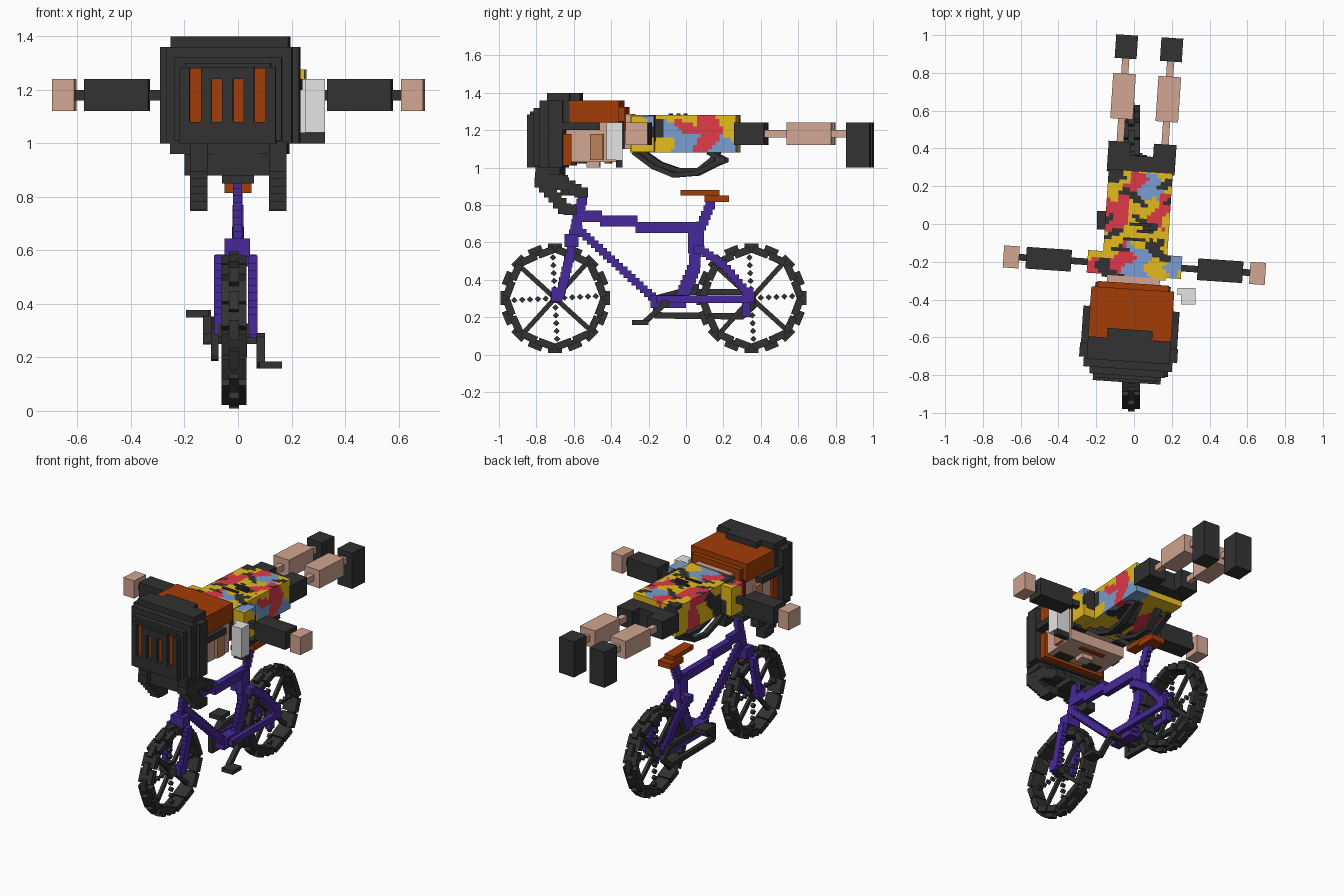
import bpy, bmesh, math
from mathutils import Matrix, Vector

def material(name, col):
    m = bpy.data.materials.new(name)
    m.diffuse_color = (*col, 1)
    return m

BLACK = material("black", (0.032, 0.032, 0.032))
PURPLE = material("purple", (0.062, 0.022, 0.32))
ORANGE = material("orange", (0.36, 0.045, 0.002))
SKIN = material("skin", (0.64, 0.38, 0.285))
TAN = material("tan", (0.50, 0.22, 0.11))
YELLOW = material("yellow", (0.78, 0.50, 0.012))
RED = material("red", (0.74, 0.042, 0.065))
BLUE = material("blue", (0.19, 0.34, 0.63))
PALE = material("pale grey", (0.78, 0.78, 0.78))

# The rider is turned slightly about the vertical axis
BODY = Matrix.Translation((0.017, 0, 0)) @ Matrix.Rotation(-0.067, 4, 'Z')
CX = -0.015  # bicycle centre line

def finish(name, bm, mats, matrix=Matrix()):
    me = bpy.data.meshes.new(name)
    bm.to_mesh(me)
    bm.free()
    for m in mats:
        me.materials.append(m)
    ob = bpy.data.objects.new(name, me)
    ob.matrix_world = matrix
    bpy.context.collection.objects.link(ob)

def cube(bm, centre, size, rot=Matrix()):
    bmesh.ops.create_cube(bm, size=1, matrix=Matrix.Translation(centre) @ rot @ Matrix.Diagonal((*size, 1)))

def bounds(bm, b):
    x0, x1, y0, y1, z0, z1 = b
    cube(bm, ((x0+x1)/2, (y0+y1)/2, (z0+z1)/2), (x1-x0, y1-y0, z1-z0))

def boxes(name, mat, items, matrix=Matrix(), mirror=False):
    bm = bmesh.new()
    for b in items:
        bounds(bm, b)
        if mirror:
            bounds(bm, (-b[1], -b[0], *b[2:]))
    finish(name, bm, [mat], matrix)

def stairs(name, mat, xs, path, width, sy, sz, step=0.03):
    """Upright blocks stepped along a (y, z) path, repeated for each x."""
    bm = bmesh.new()
    for x in xs:
        for (ya, za), (yb, zb) in zip(path, path[1:]):
            n = max(1, round(math.hypot(yb-ya, zb-za) / step))
            for i in range(n + 1):
                t = i / n
                cube(bm, (x, ya+(yb-ya)*t, za+(zb-za)*t), (width, sy, sz))
    finish(name, bm, [mat])

def bars(name, mat, xs, path, width, thick, matrix=Matrix()):
    """Tilted bars joining the points of a (y, z) path."""
    bm = bmesh.new()
    for x in xs:
        for (ya, za), (yb, zb) in zip(path, path[1:]):
            rot = Matrix.Rotation(math.atan2(zb-za, yb-ya), 4, 'X')
            cube(bm, (x, (ya+yb)/2, (za+zb)/2), (width, math.hypot(yb-ya, zb-za) + thick/2, thick), rot)
    finish(name, bm, [mat], matrix)

# Wheels: blocky tyre, raised tread, solid and beaded spokes
def wheel(name, y, z):
    bm = bmesh.new()
    def at(a, r, size, turn=0):
        c = (CX, y + r*math.cos(a), z + r*math.sin(a))
        cube(bm, c, size, Matrix.Rotation(a + turn, 4, 'X'))
    for i in range(16):
        a = math.tau * (i + 0.5) / 16
        at(a, 0.25, (0.095, 0.040, 0.088), 0.16 * (-1)**i)
        at(a + math.pi/16, 0.268, (0.036, 0.05, 0.075))
    for i in range(4):
        a = math.tau * i / 4 + 0.05
        at(a + math.pi/4, 0.13, (0.02, 0.22, 0.026))
        for k in range(5):
            at(a, 0.05 + 0.042*k, (0.022, 0.024, 0.024), math.pi/4)
    cube(bm, (CX, y, z), (0.12, 0.05, 0.05))
    finish(name, bm, [BLACK])

wheel("front_wheel", -0.70, 0.302)
wheel("rear_wheel", 0.35, 0.302)

# Bicycle frame
FORK = (CX - 0.057, CX + 0.070)
stairs("fork_blades", PURPLE, FORK, [(-0.67, 0.33), (-0.615, 0.55)], 0.034, 0.045, 0.06)
boxes("fork_ends", PURPLE, [(x-0.017, x+0.017, -0.72, -0.66, 0.285, 0.36) for x in FORK])
boxes("fork_crown", PURPLE, [(-0.05, 0.045, -0.65, -0.575, 0.575, 0.645)])
stairs("head_tube", PURPLE, [-0.002], [(-0.60, 0.64), (-0.555, 0.83)], 0.034, 0.05, 0.06)
boxes("top_tube", PURPLE, [(-0.02, 0.02, -0.58, -0.45, 0.71, 0.77),
                           (-0.02, 0.02, -0.46, -0.26, 0.685, 0.745),
                           (-0.02, 0.02, -0.27, 0.08, 0.65, 0.71)])
stairs("down_tube", PURPLE, [0], [(-0.575, 0.67), (-0.16, 0.29)], 0.036, 0.042, 0.042)
stairs("seat_tube", PURPLE, [0], [(-0.02, 0.31), (0.045, 0.47), (0.055, 0.64)], 0.036, 0.06, 0.07)
boxes("seat_cluster", PURPLE, [(-0.022, 0.022, 0.01, 0.095, 0.54, 0.69)])
stairs("seat_post", PURPLE, [0], [(0.07, 0.66), (0.13, 0.80)], 0.032, 0.05, 0.05)
stairs("seat_stays", PURPLE, FORK, [(0.08, 0.56), (0.20, 0.48), (0.345, 0.31)], 0.03, 0.04, 0.045)
boxes("stay_bridge", PURPLE, [(-0.085, 0.07, 0.04, 0.09, 0.54, 0.585)])
boxes("bottom_bracket", PURPLE, [(-0.04, 0.03, -0.19, 0.0, 0.25, 0.32)])
boxes("chain_stays", PURPLE, [(x-0.015, x+0.015, -0.16, 0.36, 0.275, 0.315) for x in FORK])
boxes("rear_dropouts", PURPLE, [(x-0.015, x+0.015, 0.30, 0.36, 0.285, 0.36) for x in FORK]
      + [(-0.01, 0.033, 0.30, 0.345, 0.20, 0.30)])
boxes("saddle", ORANGE, [(-0.035, 0.035, -0.03, 0.18, 0.85, 0.88), (-0.05, 0.05, 0.10, 0.23, 0.815, 0.852)])

# Chain and cranks
bars("chain", BLACK, [-0.086], [(-0.16, 0.21), (0.30, 0.205), (0.37, 0.27), (0.31, 0.335),
                                (-0.03, 0.335), (-0.16, 0.30), (-0.16, 0.21)], 0.028, 0.034)
boxes("crank_axle", BLACK, [(-0.13, 0.10, -0.13, -0.09, 0.25, 0.29)])
bars("right_crank", BLACK, [0.085], [(-0.11, 0.275), (-0.22, 0.175)], 0.03, 0.03)
bars("left_crank", BLACK, [-0.115], [(-0.11, 0.265), (0.0, 0.36)], 0.03, 0.03)
boxes("pedals", BLACK, [(0.08, 0.165, -0.29, -0.20, 0.158, 0.185), (-0.195, -0.11, -0.03, 0.07, 0.35, 0.378)])

# Handlebars: cross bar, stem and two dropped grips
boxes("handlebar_cross", BLACK, [(-0.06, 0.06, -0.67, -0.53, 0.85, 0.885), (-0.20, 0.18, -0.77, -0.63, 0.88, 0.96)])
stairs("dropped_grips", BLACK, (-0.147, 0.148), [(-0.56, 0.867), (-0.66, 0.92), (-0.77, 0.98), (-0.775, 0.92),
                                 (-0.70, 0.84), (-0.65, 0.78), (-0.62, 0.775)], 0.065, 0.07, 0.055, 0.04)

# Helmet, narrowing in steps to the front, with ribs over the hair
boxes("helmet", BLACK, [(-0.26, 0.26, -0.72, -0.645, 1.0, 1.36), (-0.22, 0.22, -0.73, -0.61, 1.24, 1.40),
                        (-0.12, 0.12, -0.62, -0.56, 1.30, 1.40), (-0.22, 0.22, -0.77, -0.66, 0.96, 1.04),
                        (-0.235, 0.235, -0.77, -0.645, 1.0, 1.36), (-0.20, 0.20, -0.805, -0.645, 1.01, 1.32)], BODY)
boxes("helmet_vent_hair", ORANGE, [(-0.16, 0.16, -0.816, -0.70, 1.08, 1.28)], BODY)
boxes("helmet_ribs", BLACK, [(0.0, 0.02, -0.84, -0.70, 1.05, 1.285), (0.059, 0.10, -0.84, -0.70, 1.05, 1.285),
                             (0.143, 0.18, -0.84, -0.70, 1.0, 1.285), (0.019, 0.06, -0.84, -0.70, 1.24, 1.285),
                             (0.0, 0.15, -0.84, -0.70, 1.0, 1.08), (0.0, 0.16, -0.825, -0.70, 1.28, 1.30)], BODY, True)

# Head, facing down
boxes("hair", ORANGE, [(-0.22, 0.22, -0.65, -0.345, 1.24, 1.36), (-0.19, 0.19, -0.40, -0.315, 1.20, 1.325),
                       (-0.22, 0.22, -0.66, -0.60, 1.01, 1.18)], BODY)
boxes("head", SKIN, [(-0.20, 0.20, -0.63, -0.36, 1.03, 1.25), (-0.04, 0.04, -0.53, -0.46, 1.0, 1.04)], BODY)
boxes("ears", TAN, [(0.19, 0.222, -0.50, -0.43, 1.04, 1.18)], BODY, True)
boxes("helmet_straps", BLACK, [(0.19, 0.255, -0.65, -0.45, 1.20, 1.24)], BODY, True)
boxes("eye_patches", BLACK, [(0.05, 0.16, -0.59, -0.53, 1.022, 1.031)], BODY, True)
boxes("mouth", ORANGE, [(-0.09, 0.09, -0.43, -0.40, 1.022, 1.031)], BODY)
boxes("neck", SKIN, [(-0.14, 0.14, -0.36, -0.28, 1.10, 1.287)], BODY)
boxes("collar", BLACK, [(0.10, 0.20, -0.36, -0.32, 1.10, 1.25)], BODY, True)

# Pale folded panel beside the shoulder, on a dark foot
boxes("side_panel", PALE, [(0.23, 0.325, -0.375, -0.34, 1.04, 1.24), (0.25, 0.325, -0.425, -0.37, 1.04, 1.24)])
boxes("panel_foot", BLACK, [(0.23, 0.325, -0.375, -0.34, 1.0, 1.04)])

# Patterned shirt: each small cell takes the colour of its nearest blob
BLOBS = {
    YELLOW: [(0.146, 0.25, 1.28), (-0.1, 0.23, 1.28), (0.03, 0.105, 1.28), (0.14, -0.08, 1.28), (0.03, -0.07, 1.28),
             (-0.135, -0.11, 1.28), (0.13, -0.22, 1.26), (0.24, -0.22, 1.2), (0.17, -0.10, 1.11), (0.17, 0.25, 1.2),
             (0.17, 0.02, 1.27), (-0.24, -0.18, 1.25), (-0.17, 0.02, 1.16), (-0.17, 0.22, 1.2), (0.0, 0.12, 1.08),
             (0.05, -0.15, 1.08), (0.0, 0.28, 1.18)],
    RED: [(-0.035, 0.195, 1.28), (-0.14, 0.03, 1.28), (0.12, 0.035, 1.28), (-0.06, -0.195, 1.28), (-0.22, -0.26, 1.28),
          (0.17, 0.0, 1.22), (0.17, 0.13, 1.22), (0.17, 0.13, 1.13), (-0.17, 0.11, 1.15), (-0.08, 0.0, 1.08)],
    BLUE: [(0.065, 0.185, 1.28), (0.035, -0.15, 1.28), (0.01, -0.24, 1.28), (0.22, -0.18, 1.28),
           (0.17, -0.085, 1.2), (0.17, 0.0, 1.13), (0.17, 0.2, 1.11)],
    BLACK: [(-0.13, 0.27, 1.28), (0.17, -0.15, 1.22), (0.10, -0.14, 1.28), (-0.15, -0.25, 1.28),
            (-0.17, -0.08, 1.2), (0.1, 0.0, 1.08)],
}
SHADES = list(BLOBS)
SEEDS = [(Vector(p), i) for i, m in enumerate(SHADES) for p in BLOBS[m]]
bm = bmesh.new()
bounds(bm, (-0.17, 0.17, -0.29, 0.28, 1.08, 1.28))
for s in (-1, 1):
    bounds(bm, (min(s*0.15, s*0.25), max(s*0.15, s*0.25), -0.275, -0.155, 1.085, 1.275))
for axis, lo, count in ((0, -0.25, 25), (1, -0.29, 29), (2, 1.08, 10)):
    for i in range(1, count):
        co, no = Vector(), Vector()
        co[axis], no[axis] = lo + 0.02*i, 1
        bmesh.ops.bisect_plane(bm, geom=bm.verts[:] + bm.edges[:] + bm.faces[:], plane_co=co, plane_no=no)
for f in bm.faces:
    c = f.calc_center_median()
    w = c + Vector((0.02*math.sin(47*c.y), 0.02*math.sin(41*c.x + 30*c.z), 0))
    f.material_index = min(SEEDS, key=lambda s: (s[0] - w).length)[1]
    # broken dark streaks across the back
    if c.z > 1.27 and -0.15 < c.y < 0.25 and math.sin(62*c.y + 2.2*math.sin(21*c.x)) + 0.7*math.sin(29*c.x + 17*c.y) > 0.78:
        f.material_index = SHADES.index(BLACK)
finish("shirt", bm, SHADES, BODY)

# Hanging straps under the chest and small cords on the back
bars("chest_strap", BLACK, (-0.12, 0.12), [(-0.27, 1.08), (-0.17, 1.005), (-0.06, 0.96), (0.06, 0.97),
                                           (0.16, 1.02), (0.21, 1.04), (0.13, 1.08)], 0.035, 0.026, BODY)
bars("inner_strap", BLACK, (-0.07, 0.07), [(-0.24, 1.09), (-0.14, 1.02), (-0.04, 0.985), (0.07, 0.985),
                                           (0.14, 1.04), (0.17, 1.08)], 0.04, 0.026, BODY)
boxes("back_cords", BLACK, [(-0.07, 0.05, -0.09, -0.075, 1.27, 1.29), (0.0, 0.09, -0.045, -0.03, 1.27, 1.29),
                            (-0.04, 0.07, -0.01, 0.005, 1.27, 1.29)], BODY)

# Outstretched arms
boxes("arms", BLACK, [(0.335, 0.575, -0.275, -0.16, 1.12, 1.24), (0.24, 0.34, -0.235, -0.2, 1.16, 1.20),
                      (0.57, 0.62, -0.235, -0.2, 1.16, 1.20)], BODY, True)
boxes("hands", SKIN, [(0.612, 0.695, -0.277, -0.16, 1.12, 1.24)], BODY, True)

# Legs stretched straight back
boxes("shorts", BLACK, [(0.06, 0.18, 0.27, 0.43, 1.12, 1.24), (0.0, 0.07, 0.27, 0.36, 1.12, 1.24)], BODY, True)
boxes("lower_legs", SKIN, [(0.06, 0.18, 0.55, 0.79, 1.12, 1.24), (0.10, 0.138, 0.42, 0.56, 1.16, 1.20),
                           (0.10, 0.138, 0.78, 0.88, 1.16, 1.20)], BODY, True)
boxes("shoes", BLACK, [(0.062, 0.178, 0.87, 0.995, 1.0, 1.24)], BODY, True)
